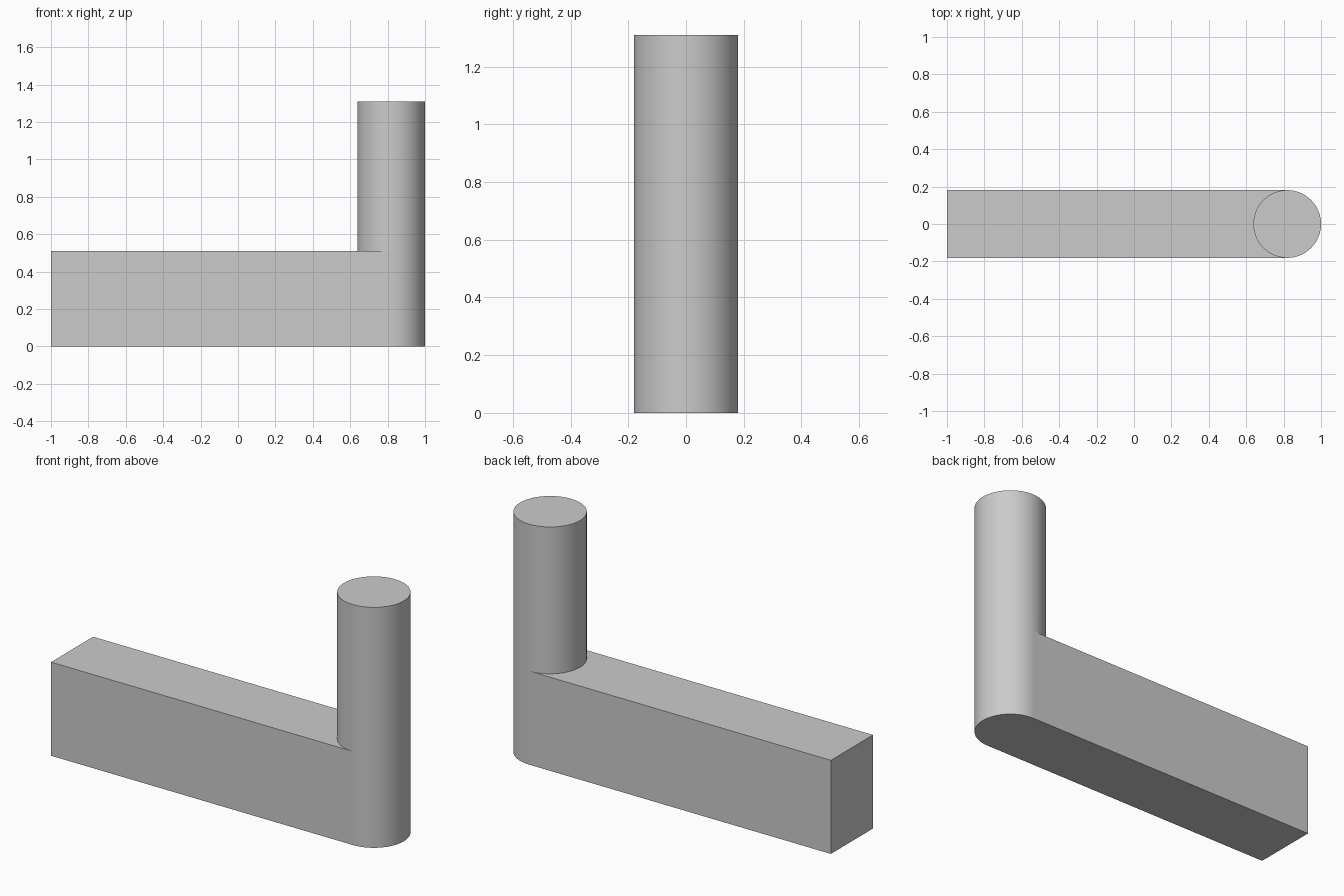
import bpy
import bmesh
from math import cos, sin, pi

cube = bpy.data.objects.get("Cube")
if cube:
    bpy.data.objects.remove(cube, do_unlink=True)

RADIUS = 0.181
POST_X = 1 - RADIUS
BAR_HEIGHT = 0.51
POST_HEIGHT = 1.31
SIDES = 96
HALF = SIDES // 2

grey = bpy.data.materials.new("plain_grey")
grey.use_nodes = True
colour = (0.6, 0.6, 0.6, 1)
grey.diffuse_color = colour
grey.node_tree.nodes["Principled BSDF"].inputs["Base Color"].default_value = colour

bm = bmesh.new()


def arc(z, count):
    """Points around the post, starting at its front tangent (-y)."""
    return [bm.verts.new((POST_X + RADIUS * cos(a), RADIUS * sin(a), z))
            for a in (2 * pi * i / SIDES - pi / 2 for i in range(count))]


def end_corners(z):
    """Back and front corners at the square end of the bar."""
    return [bm.verts.new((-1, y, z)) for y in (RADIUS, -RADIUS)]


def wall(lower, upper, smooth):
    """Strip of quads between two matching rows of points."""
    for i in range(len(lower) - 1):
        face = bm.faces.new((lower[i], lower[i + 1], upper[i + 1], upper[i]))
        face.smooth = smooth


base_arc, base_end = arc(0, HALF + 1), end_corners(0)
ring, bar_end = arc(BAR_HEIGHT, SIDES), end_corners(BAR_HEIGHT)
top_ring = arc(POST_HEIGHT, SIDES)

# Bar: flat sides and square end, running into the rounded end
wall(base_arc, ring[:HALF + 1], True)
wall([base_arc[-1]] + base_end + [base_arc[0]],
     [ring[HALF]] + bar_end + [ring[0]], False)
bm.faces.new(list(reversed(base_arc + base_end)))

# Bar top, cut out around the inner half of the post
bm.faces.new(bar_end + [ring[0]] + list(reversed(ring[HALF:])))

# Post and its flat cap
wall(ring + ring[:1], top_ring + top_ring[:1], True)
bm.faces.new(top_ring)

bmesh.ops.recalc_face_normals(bm, faces=bm.faces[:])
mesh = bpy.data.meshes.new("bar_with_post")
bm.to_mesh(mesh)
bm.free()
mesh.materials.append(grey)
bpy.context.collection.objects.link(bpy.data.objects.new("bar_with_post", mesh))
